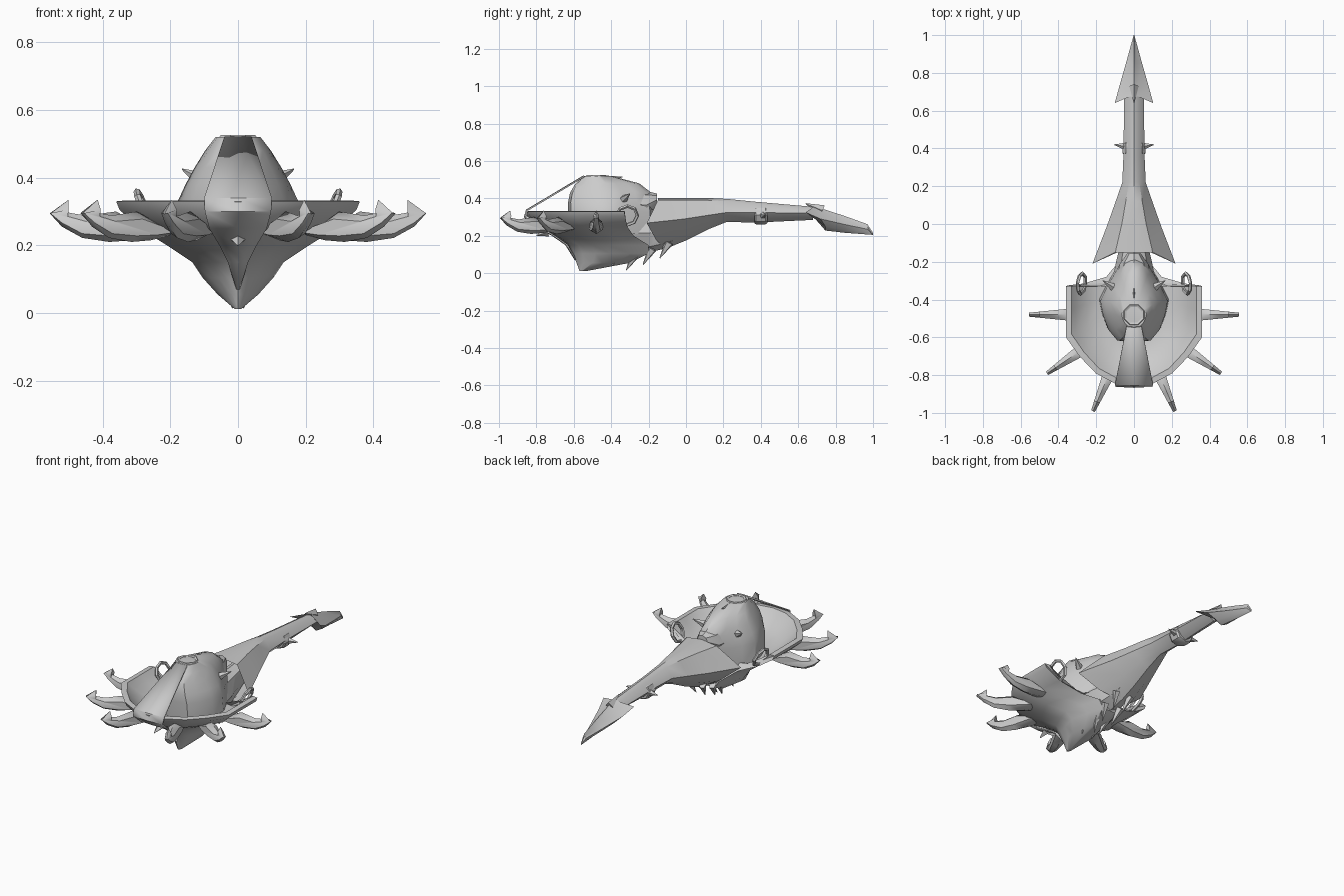
import bpy, bmesh, math
from mathutils import Vector, Matrix

if "Cube" in bpy.data.objects:
    bpy.data.objects.remove(bpy.data.objects["Cube"])

grey = bpy.data.materials.new("plain grey")
grey.diffuse_color = (0.6, 0.6, 0.6, 1)
grey.use_nodes = True
grey.node_tree.nodes["Principled BSDF"].inputs["Base Color"].default_value = grey.diffuse_color


def finish(name, bm, angle=35):
    bmesh.ops.remove_doubles(bm, verts=bm.verts, dist=0.0005)
    bmesh.ops.recalc_face_normals(bm, faces=bm.faces)
    me = bpy.data.meshes.new(name)
    bm.to_mesh(me)
    bm.free()
    ob = bpy.data.objects.new(name, me)
    bpy.context.collection.objects.link(ob)
    me.materials.append(grey)
    bpy.ops.object.select_all(action='DESELECT')
    ob.select_set(True)
    bpy.context.view_layer.objects.active = ob
    bpy.ops.object.shade_smooth_by_angle(angle=math.radians(angle))
    return ob


def loft(name, rings, caps=(True, True), angle=35):
    bm = bmesh.new()
    vs = [[bm.verts.new(p) for p in r] for r in rings]
    n = len(rings[0])
    for a, b in zip(vs, vs[1:]):
        for i in range(n):
            bm.faces.new((a[i], a[(i + 1) % n], b[(i + 1) % n], b[i]))
    if caps[0]:
        bm.faces.new(vs[0])
    if caps[1]:
        bm.faces.new(vs[-1])
    return finish(name, bm, angle)


def mirror_ring(half):
    # half starts and ends on the centre plane
    return half + [(-x, y, z) for x, y, z in reversed(half[1:-1])]


def oval_ring(y, w, z0, z1, n=8):
    zc, h = (z0 + z1) / 2, (z1 - z0) / 2
    return [(w * math.cos(t * math.tau / n), y, zc + h * math.sin(t * math.tau / n))
            for t in range(n)]


def spike(name, base, tip, radius, sides=6, flat=1.0):
    base, tip = Vector(base), Vector(tip)
    d = tip - base
    bm = bmesh.new()
    m = Matrix.Translation((base + tip) / 2) @ d.to_track_quat('Z', 'Y').to_matrix().to_4x4()
    bmesh.ops.create_cone(bm, cap_ends=True, segments=sides, radius1=radius,
                          radius2=radius * 0.08, depth=d.length,
                          matrix=m @ Matrix.Diagonal((flat, 1, 1, 1)))
    return finish(name, bm)


def torus(name, centre, rot, major, minor, seg=8):
    bpy.ops.mesh.primitive_torus_add(major_segments=seg, minor_segments=5, location=centre,
                                     rotation=rot, major_radius=major, minor_radius=minor)
    ob = bpy.context.object
    ob.name = name
    ob.data.materials.append(grey)
    return ob


# Hull: a thin bowl with straight sides, dipping open at the back, deepening to a keel
def hull_ring(hw, yf, yb, z, k, dip=.235):
    prof = [(0, 0), (.28, .03), (.56, .13), (.8, .30), (1, .49), ((1 + k) / 2, .75),
            (k, 1), (k * .55, 1), (0, 1)]
    return mirror_ring([(hw * a, yf + (yb - yf) * b, min(z, dip) if i > 6 else z)
                        for i, (a, b) in enumerate(prof)])


hull = [(.17, -.66, -.31, .225, 1), (.25, -.745, -.318, .255, 1), (.31, -.81, -.325, .31, 1),
        (.33, -.83, -.328, .333, 1), (.36, -.86, -.33, .33, 1), (.35, -.85, -.325, .305, 1),
        (.29, -.79, -.315, .25, .92), (.21, -.70, -.28, .20, .7), (.135, -.63, -.20, .15, .6),
        (.105, -.605, -.20, .105, .5), (.06, -.585, -.30, .055, .5),
        (.01, -.57, -.53, .012, .5)]
loft("hull", [hull_ring(*h) for h in hull])


# Dome: blunt at the front, widest behind the middle, narrowing to the back
def dome_ring(hw, yf, yb, z):
    prof = [(0, 0), (.5, .03), (.76, .15), (.92, .32), (1, .48), (.8, .64), (.56, .80),
            (.36, .94), (0, 1)]
    return mirror_ring([(hw * a, yf + (yb - yf) * b, z) for a, b in prof])


dome = [(.185, -.62, -.16, .21), (.178, -.63, -.165, .33), (.155, -.63, -.17, .38),
        (.128, -.62, -.185, .43), (.097, -.59, -.25, .48), (.066, -.545, -.40, .52)]
loft("dome", [dome_ring(*d) for d in dome])
torus("crown_ring", (0, -.48, .516), (0, 0, math.pi / 8), .052, .010)
spike("crown_fin", (0, -.42, .50), (0, -.34, .515), .022, 4, .6)

# Neck hump behind the dome
loft("neck_hump", [oval_ring(*r) for r in (
    (-.36, .10, .30, .47), (-.28, .09, .28, .455), (-.21, .075, .29, .44),
    (-.155, .035, .36, .425))])

# Sloping front plate, folded over the rim and hugging the prow
bm = bmesh.new()
rows = [(.04, -.545, .522), (.10, -.85, .340), (.098, -.862, .30), (.085, -.805, .25),
        (.055, -.712, .20), (.03, -.64, .15), (.005, -.59, .07)]
vs = [[bm.verts.new((s * x, y - (.005 if s == 0 else 0), z)) for s in (-1, 0, 1)]
      for x, y, z in rows]
for a, b in zip(vs, vs[1:]):
    for i in (0, 1):
        bm.faces.new((a[i], a[i + 1], b[i + 1], b[i]))
plate = finish("front_plate", bm, 30)
sol = plate.modifiers.new("thickness", 'SOLIDIFY')
sol.thickness = .008
spike("prow_tooth", (0, -.74, .22), (0, -.80, .20), .024, 4)

# Hooked horns around the hull: a profile with a pinched cross-section
outline = [(.25, .228), (.31, .215), (.38, .21), (.46, .222), (.52, .255), (.555, .293),
           (.50, .335), (.503, .297), (.45, .288), (.36, .300), (.27, .248)]


def horn(name, angle):
    c, s = math.cos(angle), math.sin(angle)
    rings = []
    for side, pinch in ((-1, .55), (0, 1), (1, .55)):
        ring = []
        for r, z in outline:
            mid = .25 + .5 * max(0, r - .46)
            w = side * .036 * (1 - max(0, r - .30) / .36)
            zz = mid + (z - mid) * pinch
            ring.append((r * c - w * s, -.48 + r * s + w * c, zz))
        rings.append(ring)
    loft(name, rings, angle=50)


for i, a in enumerate((0, -34, -67)):
    horn(f"horn_right_{i}", math.radians(a))
    horn(f"horn_left_{i}", math.radians(180 - a))


# Hooded tail: keeled sections from the wide hood to the slim rod
def tail_ring(yt, zt, c, yc, zc, yb, zb, s=.45):
    return mirror_ring([(0, yt, zt), (c * s, yt, zt - .012), (c, yc, zc),
                        (c * .5, (yb + yc) / 2 if c > .2 else yb, zb + (zc - zb) * .35),
                        (0, yb, zb)])


tail = [(-.15, .402, .22, -.21, .268, -.11, .13), (.0, .402, .143, -.01, .29, .0, .175),
        (.12, .402, .097, .12, .31, .12, .235), (.22, .397, .062, .22, .325, .22, .275),
        (.36, .383, .056, .36, .325, .36, .27), (.68, .355, .052, .68, .32, .68, .285)]
loft("hooded_tail", [tail_ring(*t) for t in tail], (False, True))

# Body core joining hull and tail
loft("body_core", [oval_ring(*r) for r in (
    (-.40, .12, .07, .34), (-.30, .115, .085, .34), (-.2, .095, .11, .32),
    (-.1, .07, .135, .32), (.08, .04, .22, .34))])

# Tail joint band with side pegs
loft("joint_band", [oval_ring(y, r, .312 - .85 * r, .312 + .85 * r) for y, r in (
    (.365, .052), (.375, .06), (.425, .06), (.435, .052))])

# Barbed arrow tip
tip = [(.675, .362, .102, .64, .325, .70, .28, .2), (.72, .348, .08, .72, .29, .745, .228, .2),
       (.85, .305, .043, .85, .26, .85, .216, .2), (.97, .262, .01, .97, .235, .97, .207, .2),
       (1.0, .215, .002, 1.0, .21, 1.0, .205, .2)]
loft("arrow_tip", [tail_ring(*t) for t in tip], angle=25)
spike("arrow_crest", (0, .73, .335), (0, .64, .372), .03, 4, .8)

# Paired fittings
for s, side in ((1, "right"), (-1, "left")):
    spike(f"tail_peg_{side}", (s * .04, .41, .31), (s * .105, .42, .31), .022, 5)
    torus(f"side_ring_{side}", (s * .278, -.315, .308), (0, -s * math.radians(68), s * .1),
          .055, .010)
    spike(f"dome_stud_{side}", (s * .10, -.34, .39), (s * .165, -.30, .425), .026, 5)
    # Swept fangs beneath the keel
    for i, (x, y, z) in enumerate([(.045, -.47, .06), (.035, -.40, .035), (.016, -.32, .015),
                                   (.032, -.23, .045), (.03, -.14, .08)]):
        spike(f"fang_{side}_{i}", (s * (x + .018), y + .05, z + .085), (s * x, y, z),
              .026, 5, .8)
